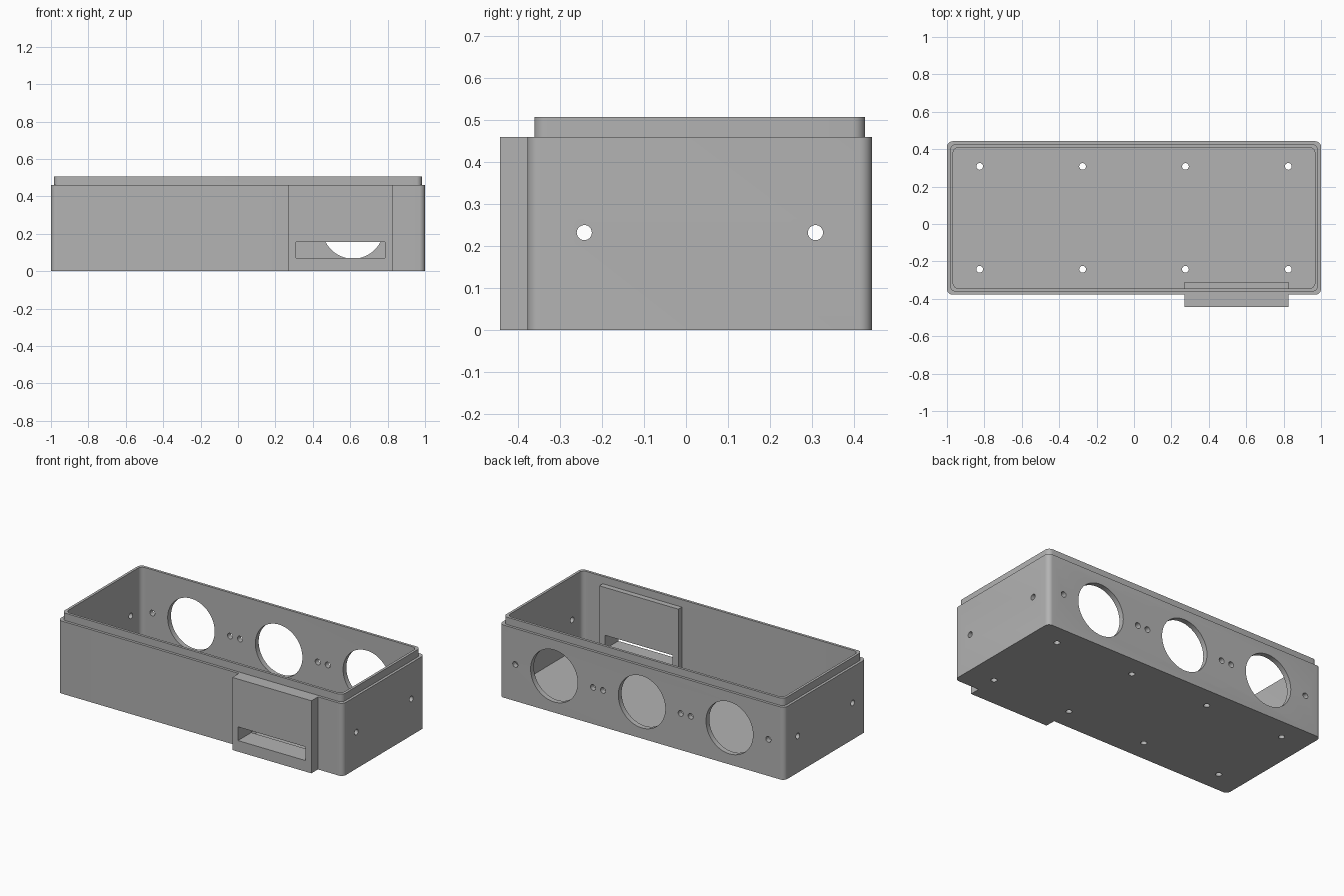
import bpy, bmesh, math
from mathutils import Matrix, Vector

cube = bpy.data.objects.get("Cube")
if cube:
    bpy.data.objects.remove(cube, do_unlink=True)

grey = bpy.data.materials.new("plain_grey")
grey.use_nodes = True
COLOUR = (0.45, 0.45, 0.45, 1)
grey.diffuse_color = COLOUR
grey.node_tree.nodes["Principled BSDF"].inputs["Base Color"].default_value = COLOUR

CENTRE_Y = 0.0325
HALF_X, HALF_Y = 1.0, 0.41
WALL = 0.033
BODY_TOP, LIP_TOP = 0.46, 0.507


def make_object(name, bm):
    bmesh.ops.recalc_face_normals(bm, faces=bm.faces)
    mesh = bpy.data.meshes.new(name)
    bm.to_mesh(mesh)
    bm.free()
    mesh.materials.append(grey)
    obj = bpy.data.objects.new(name, mesh)
    bpy.context.collection.objects.link(obj)
    return obj


def rounded_ring(bm, inset, z, radius=0.03, steps=8):
    """Closed loop of vertices around a rounded rectangle."""
    verts = []
    cx, cy = HALF_X - inset - radius, HALF_Y - inset - radius
    for quarter, (sx, sy) in enumerate([(1, 1), (-1, 1), (-1, -1), (1, -1)]):
        for i in range(steps + 1):
            a = math.pi / 2 * (quarter + i / steps)
            verts.append(bm.verts.new((sx * cx + radius * math.cos(a),
                                       CENTRE_Y + sy * cy + radius * math.sin(a), z)))
    return verts


def box(name, low, high):
    bm = bmesh.new()
    low, high = Vector(low), Vector(high)
    bmesh.ops.create_cube(bm, size=1, matrix=Matrix.Translation((low + high) / 2)
                          @ Matrix.Diagonal((*(high - low), 1)))
    return make_object(name, bm)


def add_drill(bm, centre, radius, length, axis, segments=24):
    turn = {"x": Matrix.Rotation(math.pi / 2, 4, "Y"),
            "y": Matrix.Rotation(math.pi / 2, 4, "X"),
            "z": Matrix.Identity(4)}[axis]
    bmesh.ops.create_cone(bm, cap_ends=True, segments=segments, radius1=radius,
                          radius2=radius, depth=length,
                          matrix=Matrix.Translation(centre) @ turn)


def combine(target, other, operation):
    mod = target.modifiers.new(operation.lower(), "BOOLEAN")
    mod.operation, mod.solver, mod.object = operation, "EXACT", other
    bpy.context.view_layer.objects.active = target
    bpy.ops.object.modifier_apply(modifier=mod.name)
    bpy.data.objects.remove(other, do_unlink=True)


# Open tray: outer wall, stepped lip, inner wall and floor
bm = bmesh.new()
rings = [rounded_ring(bm, inset, z) for inset, z in [
    (0, 0), (0, BODY_TOP), (WALL / 2, BODY_TOP),
    (WALL / 2, LIP_TOP), (WALL, LIP_TOP), (WALL, WALL)]]
for a, b in zip(rings, rings[1:]):
    for i in range(len(a)):
        j = (i + 1) % len(a)
        bm.faces.new((a[i], a[j], b[j], b[i]))
bm.faces.new(rings[0])
bm.faces.new(rings[-1])
case = make_object("case_body", bm)

# Thick front block through the wall, with a slot
combine(case, box("slot_block", (0.27, -0.443, 0), (0.825, -0.31, BODY_TOP)), "UNION")
combine(case, box("slot_cutter", (0.31, -0.6, 0.07), (0.785, -0.2, 0.157)), "DIFFERENCE")

# Round openings and screw holes
bm = bmesh.new()
hole_z, screw = 0.232, 0.018
back_y = CENTRE_Y + HALF_Y
for x in (-0.615, 0, 0.615):
    add_drill(bm, (x, back_y, hole_z), 0.165, 0.2, "y", 64)
    for side in (-1, 1):
        add_drill(bm, (x + side * 0.2725, back_y, hole_z), screw, 0.2, "y")
for y in (-0.242, 0.308):
    for x in (-1, 1):
        add_drill(bm, (x, y, hole_z), screw, 0.2, "x")
    for x in (-0.825, -0.275, 0.275, 0.825):
        add_drill(bm, (x, y, 0), screw, 0.2, "z")
combine(case, make_object("hole_cutter", bm), "DIFFERENCE")

# Smooth the round parts and keep the edges sharp
bpy.ops.object.select_all(action="DESELECT")
case.select_set(True)
bpy.context.view_layer.objects.active = case
bpy.ops.object.shade_smooth_by_angle(angle=math.radians(30))
